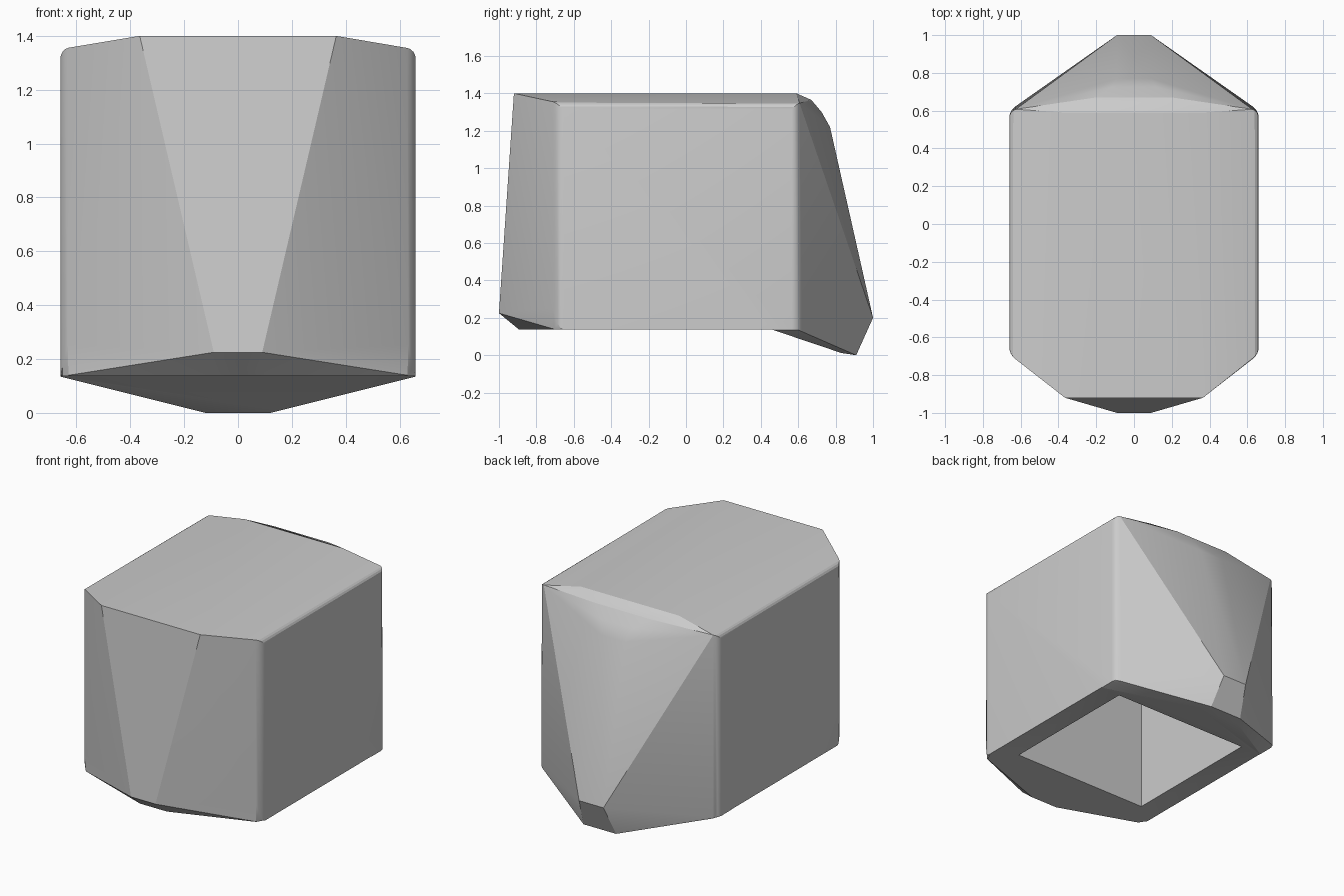
import bpy, bmesh, math

cube = bpy.data.objects.get("Cube")
if cube:
    bpy.data.objects.remove(cube, do_unlink=True)

grey = bpy.data.materials.new("plain grey")
grey.use_nodes = True
colour = (0.6, 0.6, 0.6, 1)
grey.diffuse_color = colour
grey.node_tree.nodes["Principled BSDF"].inputs["Base Color"].default_value = colour


def add_object(name, bm):
    bmesh.ops.recalc_face_normals(bm, faces=bm.faces)
    mesh = bpy.data.meshes.new(name)
    bm.to_mesh(mesh)
    bm.free()
    mesh.materials.append(grey)
    obj = bpy.data.objects.new(name, mesh)
    bpy.context.collection.objects.link(obj)
    return obj


def prism(name, profile, half_width):
    """Side profile of (y, z) points extruded evenly across x."""
    bm = bmesh.new()
    face = bm.faces.new([bm.verts.new((-half_width, y, z)) for y, z in profile])
    out = bmesh.ops.extrude_face_region(bm, geom=[face])["geom"]
    bmesh.ops.translate(bm, vec=(2 * half_width, 0, 0),
                        verts=[v for v in out if isinstance(v, bmesh.types.BMVert)])
    obj = add_object(name, bm)
    obj.hide_render = True
    return obj


# Corner points of one half, mirrored across x
half = [
    (0.66, -0.69, 0.135), (0.66, 0.6, 0.135),      # side panel
    (0.66, -0.69, 1.35), (0.66, 0.6, 1.35),
    (0.365, -0.92, 1.4), (0.09, -1.0, 0.225), (0.1, -0.89, 0.135),   # front
    (0.36, 0.59, 1.4), (0.2, 0.67, 1.365), (0.12, 0.725, 1.3),       # rear brow
    (0.09, 0.77, 1.22), (0.09, 1.0, 0.2), (0.12, 0.91, 0.0),         # rear ridge
]
bm = bmesh.new()
for x, y, z in half:
    for side in (1, -1):
        bm.verts.new((side * x, y, z))
bmesh.ops.convex_hull(bm, input=bm.verts)
bmesh.ops.dissolve_limit(bm, angle_limit=math.radians(1),
                         verts=bm.verts, edges=bm.edges)

# Round the upright corners and the long upper edges
rounded = []
for e in bm.edges:
    a, b = (v.co for v in e.verts)
    if a.x * b.x > 0.4 and (abs(a.z - b.z) > 1 or min(a.z, b.z) > 1):
        rounded.append(e)
bmesh.ops.bevel(bm, geom=rounded, offset=0.035, offset_type='OFFSET',
                segments=4, profile=0.5, affect='EDGES', clamp_overlap=True)
shell = add_object("hollow_shell", bm)

# Flat underside with sloped chin, then the open cavity
underside = prism("underside_cutter",
                  [(-1.3, -0.5), (-1.3, 0.137), (0.46, 0.137), (0.83, 0.012),
                   (0.91, 0.0), (0.91, -0.5)], 1)
cavity = prism("cavity_cutter",
               [(-0.535, -0.5), (-0.535, 1.25), (0.46, 1.25), (0.46, -0.5)], 0.51)

bpy.context.view_layer.objects.active = shell
shell.select_set(True)
for cutter in (underside, cavity):
    mod = shell.modifiers.new("cut", 'BOOLEAN')
    mod.operation = 'DIFFERENCE'
    mod.solver = 'EXACT'
    mod.object = cutter
    bpy.ops.object.modifier_apply(modifier=mod.name)
    bpy.data.objects.remove(cutter, do_unlink=True)

bpy.ops.object.shade_smooth_by_angle(angle=math.radians(20))
